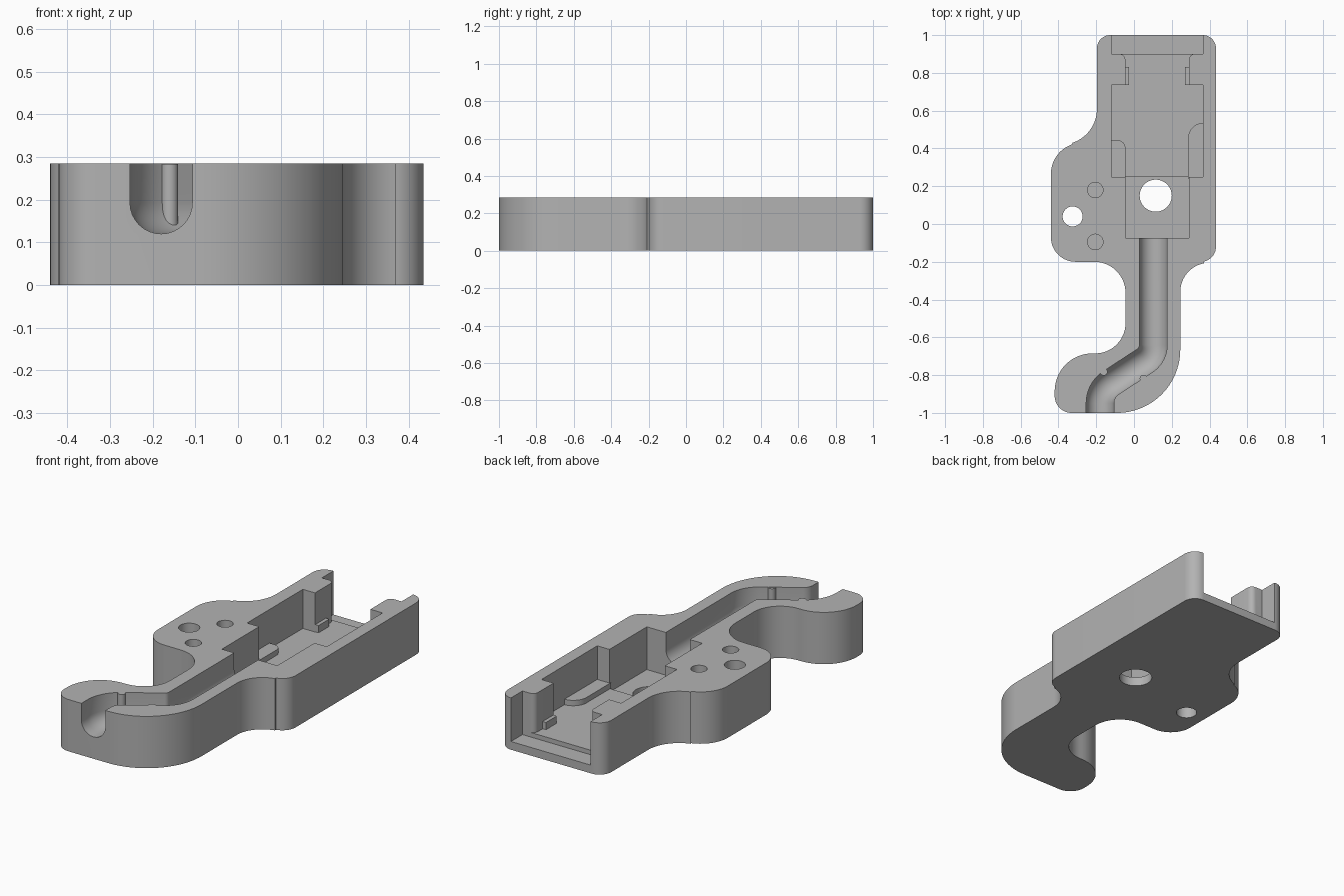
import bpy, bmesh, math
from mathutils import Vector

if "Cube" in bpy.data.objects:
    bpy.data.objects.remove(bpy.data.objects["Cube"])

H = 0.285       # overall height
FLOOR = 0.07    # main pocket floor
CX = 0.1225     # pocket centre line

grey = bpy.data.materials.new("plain grey")
grey.diffuse_color = (0.45, 0.45, 0.45, 1)
grey.use_nodes = True
grey.node_tree.nodes["Principled BSDF"].inputs["Base Color"].default_value = grey.diffuse_color


def arc(cx, cy, r, a0, a1, n=14):
    return [(cx + r * math.cos(math.radians(a0 + (a1 - a0) * i / n)),
             cy + r * math.sin(math.radians(a0 + (a1 - a0) * i / n))) for i in range(n + 1)]


def circle(cx, cy, r, n=40):
    return arc(cx, cy, r, 0, 360, n)[:-1]


def rect(x0, x1, y0, y1):
    return [(x0, y0), (x1, y0), (x1, y1), (x0, y1)]


def finish(bm, name):
    bmesh.ops.recalc_face_normals(bm, faces=bm.faces)
    mesh = bpy.data.meshes.new(name)
    bm.to_mesh(mesh)
    bm.free()
    ob = bpy.data.objects.new(name, mesh)
    bpy.context.collection.objects.link(ob)
    mesh.materials.append(grey)
    return ob


def prism(name, pts, z0, z1):
    bm = bmesh.new()
    lo = [bm.verts.new((x, y, z0)) for x, y in pts]
    hi = [bm.verts.new((x, y, z1)) for x, y in pts]
    bm.faces.new(lo)
    bm.faces.new(hi)
    for i in range(len(pts)):
        j = (i + 1) % len(pts)
        bm.faces.new((lo[i], lo[j], hi[j], hi[i]))
    return finish(bm, name)


def sweep(name, path, section):
    # section points are (sideways, z), carried along a flat path
    bm = bmesh.new()
    rings = []
    for i, p in enumerate(path):
        a, b = path[max(i - 1, 0)], path[min(i + 1, len(path) - 1)]
        t = (Vector(b) - Vector(a)).normalized()
        rings.append([bm.verts.new((p[0] - t.y * s, p[1] + t.x * s, z)) for s, z in section])
    for r0, r1 in zip(rings, rings[1:]):
        for i in range(len(section)):
            j = (i + 1) % len(section)
            bm.faces.new((r0[i], r0[j], r1[j], r1[i]))
    bm.faces.new(rings[0])
    bm.faces.new(rings[-1])
    return finish(bm, name)


# body outline, counter-clockwise from the back right corner
outline = (arc(.364, .93, .07, 0, 90) + arc(-.126, .93, .07, 90, 180)
           + arc(-.386, .61, .19, 0, -72.7) + arc(-.275, .265, .165, 107.3, 180)
           + arc(-.31, -.07, .13, 180, 270) + arc(-.21, -.365, .165, 90, 0)
           + arc(-.205, -.525, .16, 0, -90) + arc(-.22, -.885, .2, 90, 180)
           + arc(-.33, -.91, .09, 180, 270) + arc(-.09, -.665, .335, 270, 360, 24)
           + arc(.40, -.36, .155, 180, 101) + arc(.354, -.12, .08, 281, 360))
body = prism("body", outline, 0, H)

# stepped pocket, mirrored about its centre line
n, w = .1685, .2425
half = ([(n, -.075), (n, .25), (w, .25), (w, .735), (n, .735)]
        + arc(n + .03, .87, .03, 180, 90, 6) + [(w, .9), (w, 1.1)])
pocket = [(CX + x, y) for x, y in half] + [(CX - x, y) for x, y in reversed(half)]

# curved round-bottomed channel
path = ([(.1025, -.03), (.1025, -.3)] + arc(.0025, -.64, .1, 0, -57)
        + arc(-.05, -.949, .13, 123, 180) + [(-.18, -1.1)])
section = arc(0, .193, .073, 180, 360, 16) + [(.073, .4), (-.073, .4)]

cutters = [
    prism("pocket_cut", pocket, FLOOR, .5),
    prism("front_pocket_cut", rect(CX - n, CX + n, -.075, .25), .05, .4),
    prism("open_end_cut", rect(CX - w, CX + w, .9, 1.15), .045, .45),
    sweep("channel_cut", path, section),
    prism("large_hole_cut", circle(.115, .15, .085), -.1, .2),
    prism("through_hole_cut", circle(-.325, .04, .053), -.1, .4),
    prism("blind_hole_a_cut", circle(-.205, .18, .041), .1, .4),
    prism("blind_hole_b_cut", circle(-.205, -.095, .041), .1, .4),
]
bpy.context.view_layer.update()
bpy.context.view_layer.objects.active = body
for c in cutters:
    m = body.modifiers.new(c.name, 'BOOLEAN')
    m.operation, m.solver, m.object = 'DIFFERENCE', 'EXACT', c
    bpy.ops.object.modifier_apply(modifier=m.name)
for c in cutters:
    bpy.data.objects.remove(c, do_unlink=True)

parts = [body]

# low shelves on the pocket floor, one rounded corner each
parts.append(prism("left_shelf", [(-.13, .24), (-.045, .24)]
                   + arc(-.09, .40, .045, 0, 90, 8) + [(-.13, .445)], .06, .1))
parts.append(prism("right_shelf", [(.375, .24), (.375, .535)]
                   + arc(.367, .455, .08, 90, 180, 10) + [(.287, .24)], .06, .1))

# small clips beside the pillars
for side, name in ((-1, "left_clip"), (1, "right_clip")):
    xs = sorted((CX + side * (n + .015), CX + side * (n - .02)))
    parts.append(prism(name, rect(xs[0], xs[1], .737, .83), .06, .11))

# gripping ribs in the channel walls
for name, x, y in (("left_rib", -.16, -.782), ("right_rib", .05, -.818)):
    parts.append(prism(name, circle(x, y, .02, 20), .14, H - .001))

# smooth the curved walls, keep the edges sharp
bpy.context.view_layer.update()
for ob in parts:
    ob.select_set(True)
bpy.context.view_layer.objects.active = body
bpy.ops.object.shade_smooth_by_angle(angle=math.radians(30))
